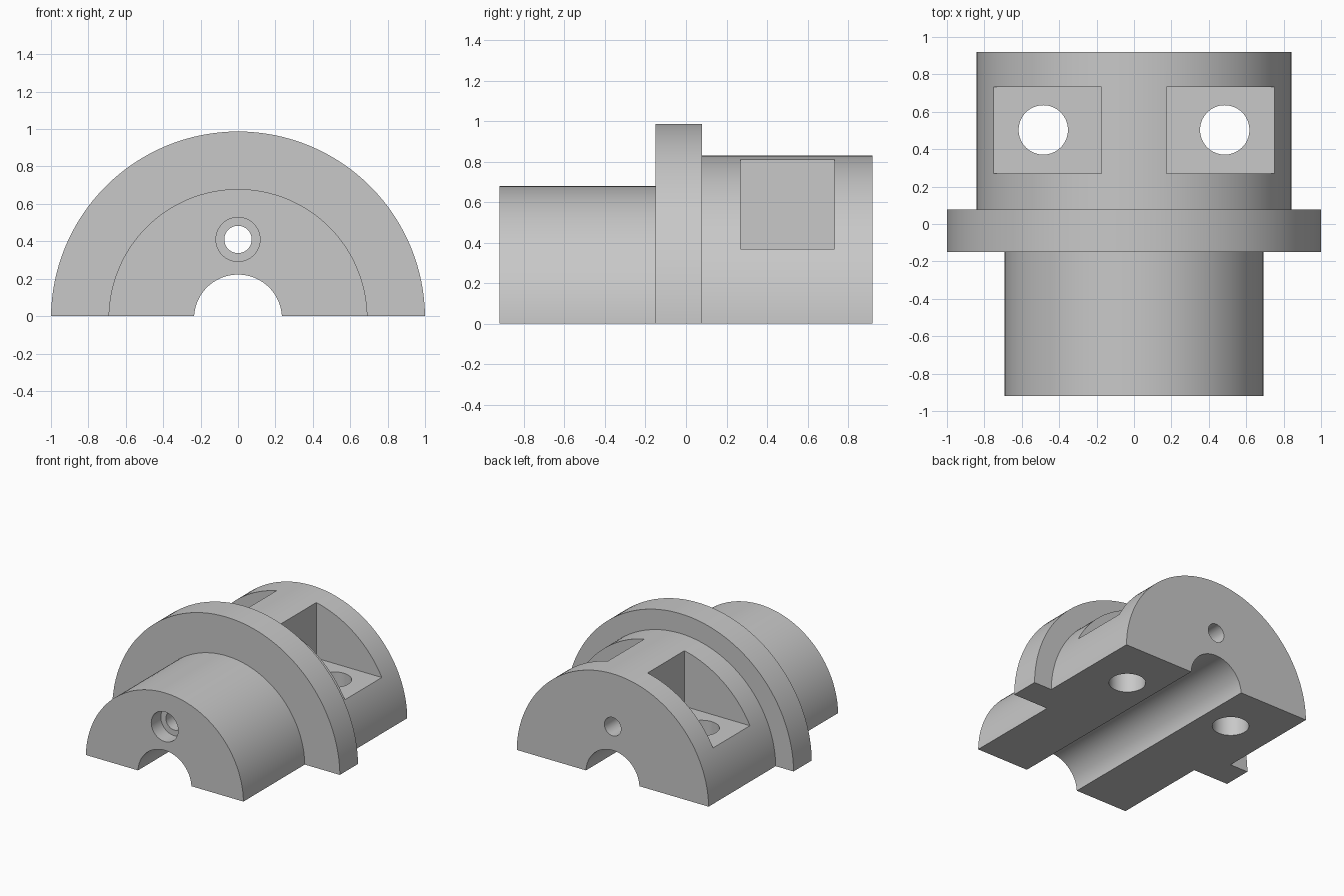
import bpy
import bmesh
from math import pi
from mathutils import Matrix, Vector

cube = bpy.data.objects.get("Cube")
if cube:
    bpy.data.objects.remove(cube, do_unlink=True)

AXIS_Z = -0.013  # lathe axis sits just below the split plane
BACK = 0.92

steel = bpy.data.materials.new("grey_steel")
steel.use_nodes = True
colour = (0.58, 0.58, 0.58, 1)
steel.diffuse_color = colour
steel.node_tree.nodes["Principled BSDF"].inputs["Base Color"].default_value = colour


def to_object(bm, name):
    bmesh.ops.recalc_face_normals(bm, faces=bm.faces)
    mesh = bpy.data.meshes.new(name)
    bm.to_mesh(mesh)
    bm.free()
    mesh.materials.append(steel)
    obj = bpy.data.objects.new(name, mesh)
    bpy.context.collection.objects.link(obj)
    return obj


def lathe(name, profile, steps=128):
    """Revolve a closed (radius, y) profile around the y axis."""
    bm = bmesh.new()
    verts = [bm.verts.new((r, y, AXIS_Z)) for r, y in profile]
    edges = [bm.edges.new((v, verts[i - 1])) for i, v in enumerate(verts)]
    bmesh.ops.spin(bm, geom=verts + edges, cent=(0, 0, AXIS_Z), axis=(0, 1, 0),
                   angle=2 * pi, steps=steps, use_merge=True)
    bmesh.ops.remove_doubles(bm, verts=bm.verts, dist=1e-5)
    return to_object(bm, name)


def box(name, low, high):
    low, high = Vector(low), Vector(high)
    bm = bmesh.new()
    bmesh.ops.create_cube(bm, size=1, matrix=Matrix.Translation((low + high) / 2)
                          @ Matrix.Diagonal((high - low).to_4d()))
    return to_object(bm, name)


def drill(name, centre, radius, length, along_y=False):
    bm = bmesh.new()
    turn = Matrix.Rotation(pi / 2, 4, 'X') if along_y else Matrix()
    bmesh.ops.create_cone(bm, cap_ends=True, segments=64, radius1=radius,
                          radius2=radius, depth=length,
                          matrix=Matrix.Translation(centre) @ turn)
    return to_object(bm, name)


# Stepped body: front spigot, flange and rear barrel around a central bore
bore, spigot, flange, barrel = 0.235, 0.692, 1.0, 0.843
flange_front, flange_back = -0.15, 0.078
body = lathe("half_bearing_body", [
    (bore, -BACK), (spigot, -BACK), (spigot, flange_front),
    (flange, flange_front), (flange, flange_back),
    (barrel, flange_back), (barrel, BACK), (bore, BACK)])

# Split plane, long bolt hole and its counterbore
cutters = [
    box("split_cutter", (-2, -2, -2), (2, 2, 0)),
    drill("long_hole_cutter", (0, 0, 0.41), 0.073, 3, True),
    drill("counterbore_cutter", (0, -BACK, 0.41), 0.118, 0.24, True),
]

# Side pockets with vertical bolt holes
for side, label in ((1, "left"), (-1, "right")):
    xs = sorted((side * 0.175, side * 1.2))
    cutters.append(box(label + "_pocket_cutter",
                       (xs[0], 0.27, 0.37), (xs[1], 0.732, 1.2)))
    cutters.append(drill(label + "_bolt_hole_cutter",
                         (side * 0.485, 0.503, 0.2), 0.132, 0.8))

for cutter in cutters:
    cutter.hide_render = True
    cut = body.modifiers.new(cutter.name, 'BOOLEAN')
    cut.operation = 'DIFFERENCE'
    cut.solver = 'EXACT'
    cut.object = cutter

# Bake the cuts, drop the cutters and shade with sharp edges
bpy.context.view_layer.update()
result = bpy.data.meshes.new_from_object(
    body.evaluated_get(bpy.context.evaluated_depsgraph_get()))
body.modifiers.clear()
body.data = result
body.data.materials.clear()
body.data.materials.append(steel)
for cutter in cutters:
    bpy.data.objects.remove(cutter, do_unlink=True)

bpy.ops.object.select_all(action='DESELECT')
body.select_set(True)
bpy.context.view_layer.objects.active = body
bpy.ops.object.shade_smooth_by_angle(angle=pi / 6)
